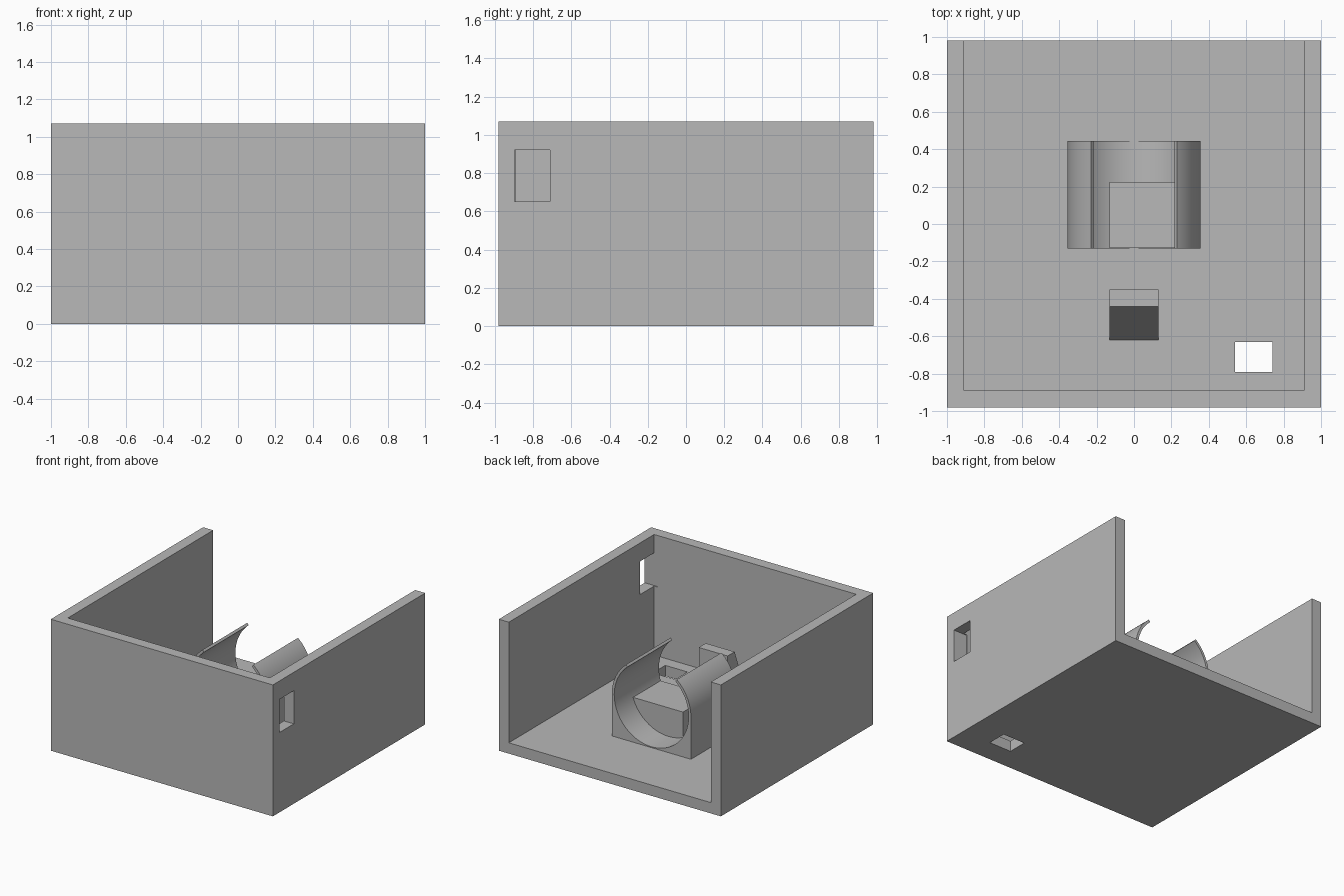
import bpy
import bmesh
from math import sin, cos, asin, acos, pi, radians
from mathutils import Vector

default = bpy.data.objects.get("Cube")
if default:
    bpy.data.objects.remove(default, do_unlink=True)

grey = bpy.data.materials.new("plain grey")
grey.use_nodes = True
colour = (0.48, 0.48, 0.48, 1)
grey.diffuse_color = colour
grey.node_tree.nodes["Principled BSDF"].inputs["Base Color"].default_value = colour


def prism(name, points, offset):
    """Extrude a closed outline along the offset vector."""
    bm = bmesh.new()
    face = bm.faces.new([bm.verts.new(p) for p in points])
    grown = bmesh.ops.extrude_face_region(bm, geom=[face])
    moved = [v for v in grown["geom"] if isinstance(v, bmesh.types.BMVert)]
    bmesh.ops.translate(bm, verts=moved, vec=Vector(offset))
    bmesh.ops.recalc_face_normals(bm, faces=bm.faces)
    mesh = bpy.data.meshes.new(name)
    bm.to_mesh(mesh)
    bm.free()
    mesh.materials.append(grey)
    obj = bpy.data.objects.new(name, mesh)
    bpy.context.collection.objects.link(obj)
    return obj


def box(name, x0, x1, y0, y1, z0, z1):
    base = [(x0, y0, z0), (x1, y0, z0), (x1, y1, z0), (x0, y1, z0)]
    return prism(name, base, (0, 0, z1 - z0))


def select(obj):
    bpy.ops.object.select_all(action="DESELECT")
    obj.select_set(True)
    bpy.context.view_layer.objects.active = obj


def cut(target, cutter):
    mod = target.modifiers.new("cut", "BOOLEAN")
    mod.operation = "DIFFERENCE"
    mod.solver = "EXACT"
    mod.object = cutter
    select(target)
    bpy.ops.object.modifier_apply(modifier=mod.name)
    bpy.data.objects.remove(cutter, do_unlink=True)


def arc(radius, start, end, steps=32):
    return [(radius * cos(start + (end - start) * i / steps),
             centre_z + radius * sin(start + (end - start) * i / steps))
            for i in range(steps + 1)]


# Enclosure: floor and three walls, open at the top and back
floor_z = 0.088
shell = box("enclosure", -1, 1, -0.98, 0.98, 0, 1.07)
cut(shell, box("cavity", -0.91, 0.91, -0.89, 1.2, floor_z, 1.3))
cut(shell, box("side_window", 0.88, 1.1, -0.897, -0.71, 0.65, 0.92))
cut(shell, box("floor_slot", 0.54, 0.74, -0.79, -0.63, -0.1, 0.2))

# Cradle: open tube merging into a square foot
centre_z, outer, inner = 0.43, 0.356, 0.335
rim = radians(50)
front_y, back_y = -0.13, 0.445
profile = (arc(outer, rim, 0, 16)
           + [(outer, floor_z - 0.01), (-outer, floor_z - 0.01)]
           + arc(outer, pi, pi - rim, 16)
           + arc(inner, pi - rim, 2 * pi + rim, 72))
cradle = prism("cradle", [(x, front_y, z) for x, z in profile],
               (0, back_y - front_y, 0))
select(cradle)
bpy.ops.object.shade_smooth_by_angle(angle=radians(25))

# Inner rest: flat-topped step filling one side of the tube
rest_x, rest_z = -0.13, 0.328
seat_r = inner + 0.004
start = asin((rest_z - centre_z) / seat_r)
end = -acos(rest_x / seat_r)
step = [(rest_x, rest_z)] + arc(seat_r, start, end, 24)
prism("inner_rest", [(x, front_y + 0.001, z) for x, z in step], (0, 0.354, 0))

# Stop: buttress with a sloping front
side = [(-0.35, floor_z - 0.01), (-0.35, 0.565), (-0.44, 0.565),
        (-0.62, floor_z), (-0.62, floor_z - 0.01)]
prism("stop_buttress", [(-0.13, y, z) for y, z in side], (0.26, 0, 0))
